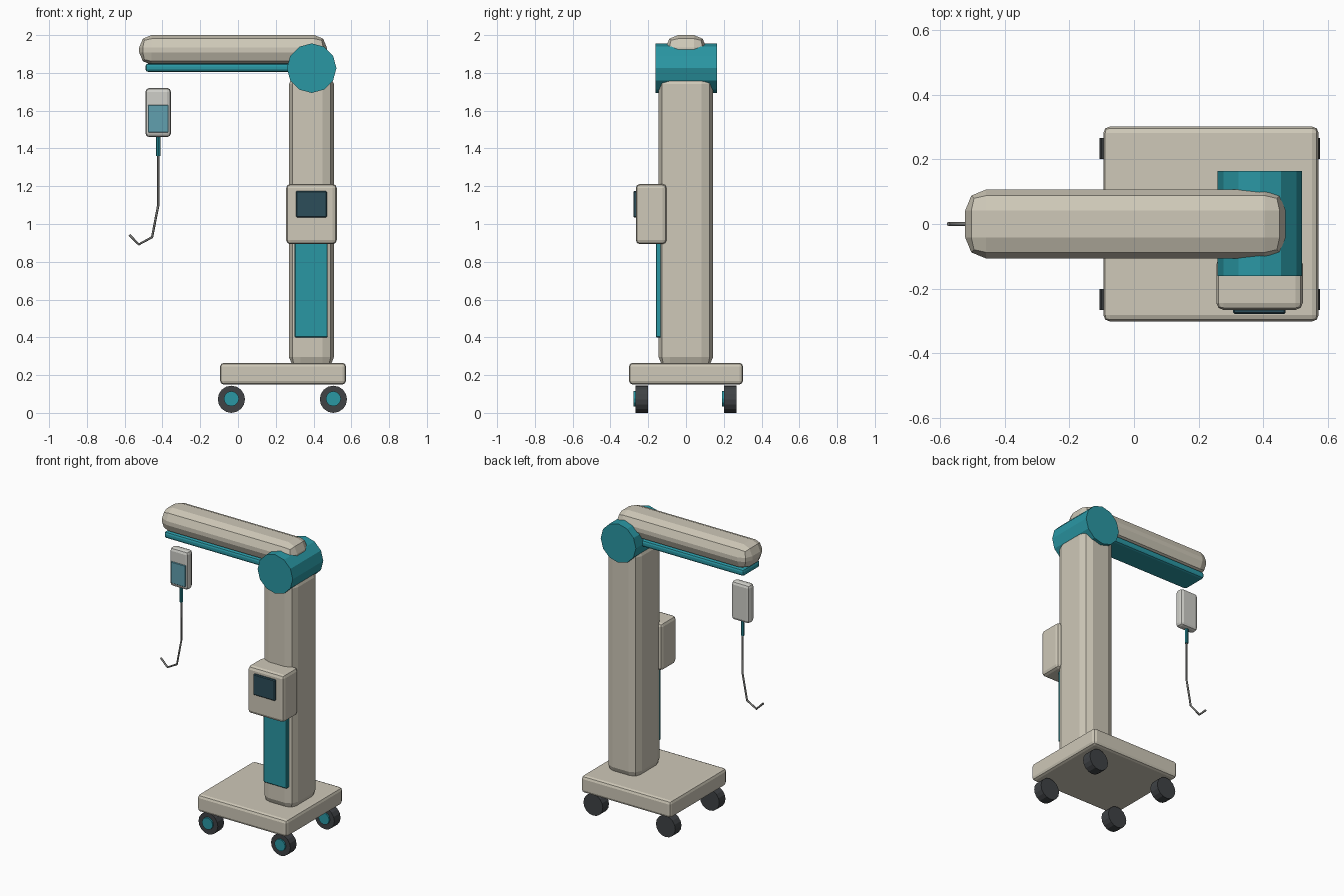
import bpy, bmesh
from math import pi
from mathutils import Matrix

if "Cube" in bpy.data.objects:
    bpy.data.objects.remove(bpy.data.objects["Cube"])


def material(name, r, g, b):
    m = bpy.data.materials.new(name)
    m.diffuse_color = (r, g, b, 1)
    m.use_nodes = True
    m.node_tree.nodes["Principled BSDF"].inputs["Base Color"].default_value = m.diffuse_color
    return m


CREAM = material("cream", 0.62, 0.58, 0.48)
TEAL = material("teal", 0.023, 0.31, 0.37)
DARK = material("rubber", 0.05, 0.055, 0.06)
SCREEN = material("screen", 0.025, 0.075, 0.10)
BAG = material("bag", 0.62, 0.62, 0.58)
FLUID = material("fluid", 0.12, 0.35, 0.43)
TUBE = material("tube", 0.20, 0.20, 0.19)


def finish(name, bm, mat):
    bmesh.ops.recalc_face_normals(bm, faces=bm.faces)
    me = bpy.data.meshes.new(name)
    bm.to_mesh(me)
    bm.free()
    me.materials.append(mat)
    ob = bpy.data.objects.new(name, me)
    bpy.context.collection.objects.link(ob)
    return ob


def box(name, x, y, z, mat, bevel=0.0, segments=2):
    """Box from (min, max) ranges with all edges rounded."""
    bm = bmesh.new()
    bmesh.ops.create_cube(bm, size=1)
    for v in bm.verts:
        for i, (lo, hi) in enumerate((x, y, z)):
            v.co[i] = hi if v.co[i] > 0 else lo
    if bevel:
        bmesh.ops.bevel(bm, geom=bm.edges[:], offset=bevel, segments=segments,
                        profile=0.5, affect='EDGES', clamp_overlap=True)
    return finish(name, bm, mat)


def cylinder(name, centre, radius, length, sides, mat, axis='Y'):
    bm = bmesh.new()
    m = Matrix.Translation(centre)
    if axis == 'Y':
        m = m @ Matrix.Rotation(pi / 2, 4, 'X')
    bmesh.ops.create_cone(bm, cap_ends=True, segments=sides, radius1=radius,
                          radius2=radius, depth=length, matrix=m)
    return finish(name, bm, mat)


# Base platform and four castors
box("base", (-0.095, 0.572), (-0.302, 0.302), (0.15, 0.265), CREAM, 0.02)
for side, x in (("left", -0.035), ("right", 0.505)):
    for end, y in (("front", -0.234), ("back", 0.234)):
        cylinder(f"wheel_{end}_{side}", (x, y, 0.072), 0.072, 0.066, 16, DARK)
        cylinder(f"hub_{end}_{side}", (x, y - 0.025, 0.075), 0.04, 0.036, 12, TEAL)

# Column with front panel
box("column", (0.27, 0.508), (-0.145, 0.143), (0.235, 1.80), CREAM, 0.06)
box("front_panel", (0.30, 0.475), (-0.16, -0.13), (0.40, 1.0), TEAL, 0.005, 1)

# Control box and screen
box("control_box", (0.255, 0.523), (-0.266, -0.103), (0.893, 1.212), CREAM, 0.022)
box("screen", (0.307, 0.47), (-0.279, -0.255), (1.035, 1.175), SCREEN, 0.005, 1)

# Shoulder joint and overhead arm
cylinder("shoulder_joint", (0.39, 0.001, 1.825), 0.131, 0.325, 12, TEAL)
box("arm", (-0.523, 0.47), (-0.107, 0.107), (1.843, 2.0), CREAM, 0.065)
box("arm_underside", (-0.49, 0.40), (-0.09, 0.09), (1.805, 1.85), TEAL, 0.015)

# Hanging bag with fluid window and port
box("bag", (-0.49, -0.355), (-0.03, 0.03), (1.46, 1.72), BAG, 0.02)
box("fluid_window", (-0.477, -0.368), (-0.036, -0.02), (1.485, 1.63), FLUID, 0.003, 1)
cylinder("bag_port", (-0.422, 0, 1.415), 0.011, 0.11, 8, TEAL, 'Z')

# Bent tube hanging below the port
curve = bpy.data.curves.new("tube", 'CURVE')
curve.dimensions = '3D'
curve.bevel_depth = 0.0065
curve.bevel_resolution = 1
curve.use_fill_caps = True
path = [(-0.422, 1.37), (-0.422, 1.10), (-0.455, 0.93), (-0.525, 0.892), (-0.575, 0.942)]
spline = curve.splines.new('POLY')
spline.points.add(len(path) - 1)
for p, (x, z) in zip(spline.points, path):
    p.co = (x, 0, z, 1)
curve.materials.append(TUBE)
bpy.context.collection.objects.link(bpy.data.objects.new("tube", curve))
